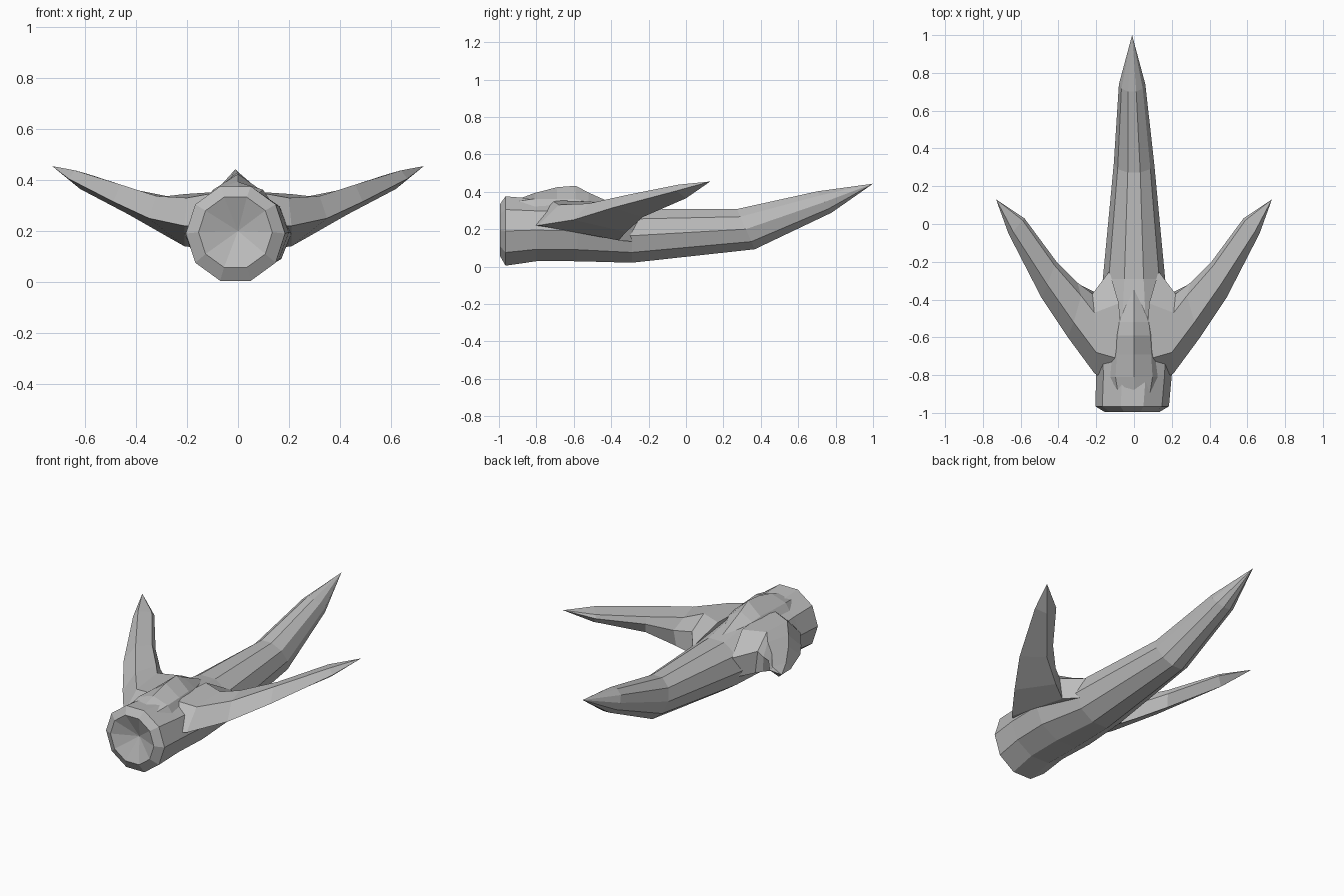
import bpy
import bmesh
from math import sin, cos, tau

cube = bpy.data.objects.get("Cube")
if cube:
    bpy.data.objects.remove(cube)

grey = bpy.data.materials.new("stone_grey")
grey.use_nodes = True
colour = (0.5, 0.5, 0.5, 1)
grey.diffuse_color = colour
grey.node_tree.nodes["Principled BSDF"].inputs["Base Color"].default_value = colour


def loft(name, rings):
    """Skin a list of rings; a ring of one point makes a tip."""
    bm = bmesh.new()
    loops = [[bm.verts.new(p) for p in ring] for ring in rings]
    for a, b in zip(loops, loops[1:]):
        n = max(len(a), len(b))
        for i in range(n):
            j = (i + 1) % n
            corners = [a[i % len(a)], a[j % len(a)], b[j % len(b)], b[i % len(b)]]
            bm.faces.new(list(dict.fromkeys(corners)))
    for end in (loops[0], loops[-1]):
        if len(end) > 2:
            bm.faces.new(end)
    bmesh.ops.recalc_face_normals(bm, faces=bm.faces)
    mesh = bpy.data.meshes.new(name)
    bm.to_mesh(mesh)
    bm.free()
    mesh.materials.append(grey)
    obj = bpy.data.objects.new(name, mesh)
    bpy.context.collection.objects.link(obj)
    return obj


def ring(y, x, z, rx, rz, lean=0, sides=10):
    """Upright ring; lean pushes its underside backwards."""
    pts = []
    for i in range(sides):
        a = tau * (i + 0.5) / sides
        pts.append((x + rx * sin(a), y - lean * cos(a), z + rz * cos(a)))
    return pts


# Trunk with a dished front, running back into the long spike
loft("trunk_and_rear_spike", [
    [(0, -0.94, 0.2)],
    ring(-0.995, -0.01, 0.195, 0.145, 0.145),
    ring(-0.965, -0.01, 0.19, 0.195, 0.195),
    ring(-0.8, 0, 0.195, 0.2, 0.175),
    ring(-0.58, 0, 0.19, 0.21, 0.17),
    ring(-0.29, 0, 0.165, 0.165, 0.152),
    ring(0.32, 0, 0.2, 0.107, 0.113, 0.05),
    ring(0.74, -0.01, 0.345, 0.07, 0.06, 0.04),
    [(-0.01, 1, 0.443)],
])

# Side horns: each section is front edge, top front, top back, back, underside
horn = [
    [(0.08, -0.88, 0.22), (0.06, -0.72, 0.355), (0.08, -0.42, 0.345),
     (0.13, -0.25, 0.25), (0.13, -0.25, 0.13)],
    [(0.21, -0.79, 0.22), (0.2, -0.68, 0.33), (0.21, -0.47, 0.345),
     (0.22, -0.37, 0.27), (0.21, -0.36, 0.14)],
    [(0.35, -0.6, 0.25), (0.32, -0.52, 0.337), (0.28, -0.38, 0.337),
     (0.3, -0.31, 0.28), (0.29, -0.32, 0.185)],
    [(0.49, -0.39, 0.315), (0.46, -0.32, 0.382), (0.42, -0.22, 0.365),
     (0.41, -0.2, 0.33), (0.43, -0.23, 0.265)],
    [(0.665, -0.05, 0.405), (0.64, -0.04, 0.438), (0.59, 0.02, 0.424),
     (0.58, 0.03, 0.405), (0.62, 0, 0.365)],
    [(0.73, 0.13, 0.455)],
]
for side, name in ((1, "left_horn"), (-1, "right_horn")):
    loft(name, [[(side * x, y, z) for x, y, z in section] for section in horn])


# Low crest along the top of the trunk
def crest_section(y, width, shoulder, peak):
    return [(-width, y, 0.3), (-width * 0.7, y, shoulder), (0, y, peak),
            (width * 0.7, y, shoulder), (width, y, 0.3)]


loft("crest", [
    crest_section(-0.9, 0.12, 0.35, 0.36),
    crest_section(-0.81, 0.14, 0.362, 0.393),
    crest_section(-0.69, 0.13, 0.36, 0.424),
    crest_section(-0.59, 0.12, 0.36, 0.432),
    crest_section(-0.52, 0.11, 0.35, 0.395),
    [(0, -0.33, 0.31)],
])
